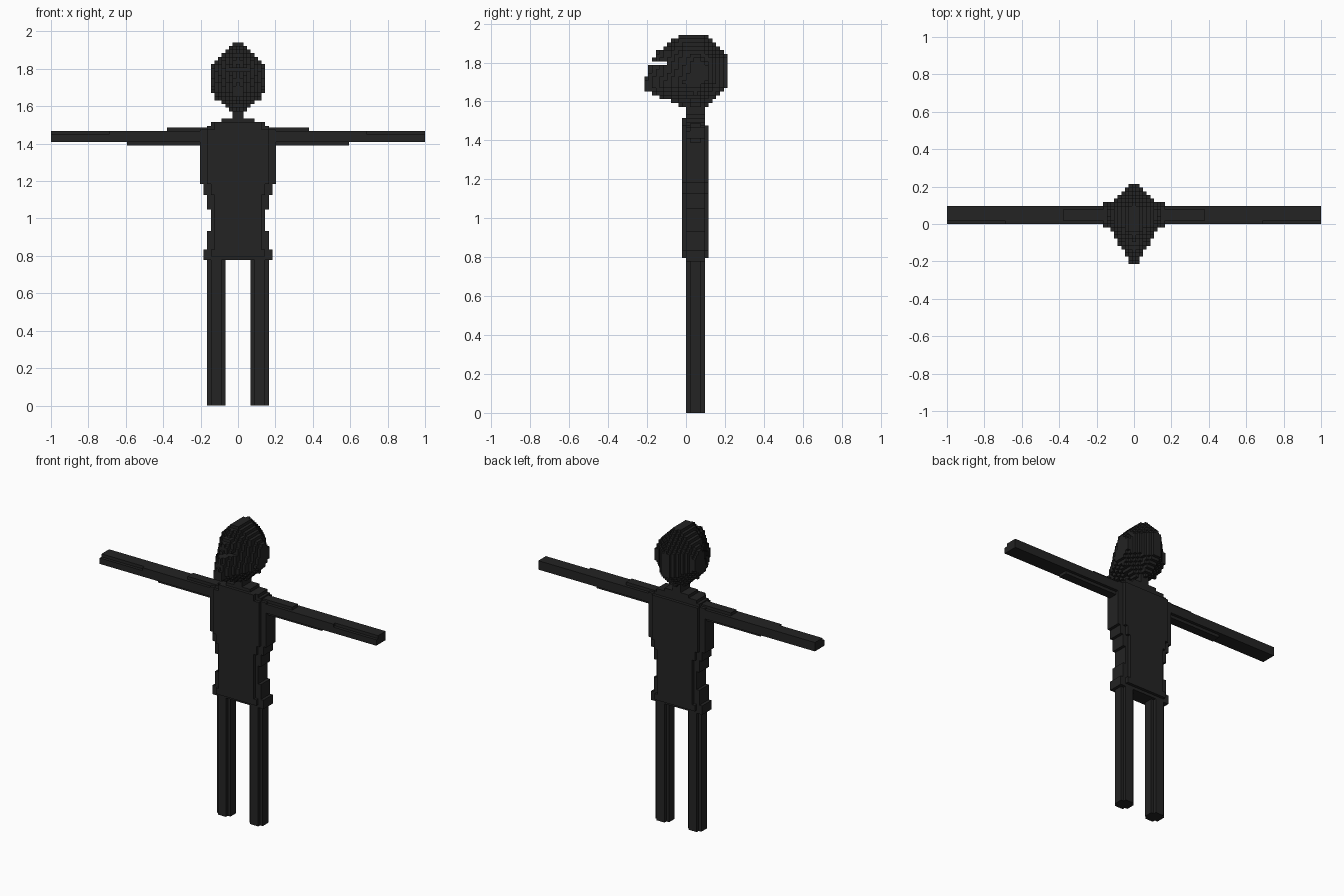
import bpy, bmesh, math
from mathutils import Vector

cube = bpy.data.objects.get("Cube")
if cube:
    bpy.data.objects.remove(cube, do_unlink=True)

V = 2 / 103  # block edge length

mat = bpy.data.materials.new("charcoal black")
mat.use_nodes = True
COL = (0.017, 0.017, 0.017, 1)
mat.diffuse_color = COL
mat.node_tree.nodes["Principled BSDF"].inputs["Base Color"].default_value = COL

DIRS = [Vector(d) for d in ((1, 0, 0), (-1, 0, 0), (0, 1, 0), (0, -1, 0), (0, 0, 1), (0, 0, -1))]


def blocks(name, cells, lift=0.0):
    """Skin a set of (x, y, z) grid cells; x cells are centred on whole numbers."""
    bm = bmesh.new()
    verts = {}

    def vert(p):
        key = tuple(round(c * 2) for c in p)
        if key not in verts:
            verts[key] = bm.verts.new((p.x * V, p.y * V, (p.z + lift) * V))
        return verts[key]

    for c in cells:
        mid = Vector((c[0], c[1] + 0.5, c[2] + 0.5))
        for d in DIRS:
            if (c[0] + int(d.x), c[1] + int(d.y), c[2] + int(d.z)) in cells:
                continue
            a = Vector((d.y, d.z, d.x))
            b = d.cross(a)
            bm.faces.new([vert(mid + (d + s * a + t * b) * 0.5)
                          for s, t in ((-1, -1), (1, -1), (1, 1), (-1, 1))])
    # merge coplanar squares into large flat faces
    bmesh.ops.dissolve_limit(bm, angle_limit=0.01, verts=bm.verts[:], edges=bm.edges[:])
    me = bpy.data.meshes.new(name)
    bm.to_mesh(me)
    bm.free()
    me.materials.append(mat)
    ob = bpy.data.objects.new(name, me)
    bpy.context.collection.objects.link(ob)
    return ob


# Five by five section with clipped corners
ROUND = [(a, b) for a in range(5) for b in range(5) if not (a in (0, 4) and b in (0, 4))]

# Legs and arms, mirrored left and right
for side, s in (("left", 1), ("right", -1)):
    blocks(side + "_leg", {(s * (4 + a), b, z) for a, b in ROUND for z in range(40)})
    arm = set()
    for x in range(8, 52):
        for y, z in ROUND:
            if x > 19 and z == 4 or x > 30 and z == 0:
                continue  # arm thins towards the hand
            if x > 35 and z == 3 and y == 0:
                continue
            arm.add((s * x, y, z))
    blocks(side + "_arm", arm, 71.6)

# Torso: (first row, end row, half width in blocks)
ROWS = [(40, 43, 9), (43, 48, 8), (48, 54, 7), (54, 58, 8), (58, 61, 9),
        (61, 76, 10), (76, 77, 8), (77, 78, 7), (78, 79, 4)]
torso = set()
for z0, z1, n in ROWS:
    for z in range(z0, z1):
        for y in range(-1, 6):
            w = n
            if y in (-1, 5):  # narrower front and back plates
                w = n if n == 4 else n - 2 + (n == 7)
                if z < 41 or z > 77 or (y == 5 and z > 75):
                    continue
            torso |= {(x, y, z) for x in range(-w, w + 1)}
blocks("torso", torso)

# Neck
blocks("neck", {(x, y, z) for x in (-1, 0, 1) for y in range(5) for z in range(79, 82)})


def head_half_width(y, z):
    """Thickness grows inwards from every side of the profile."""
    tapers = [
        (1.945 - z, 1.0),                              # crown
        (0.215 - y, 1.15),                             # back
        ((2.045 - y - z) * 0.707, 1.2),                # upper back
        ((z - 1.67 - 0.87 * (y - 0.215)) * 0.754, 1.2),  # lower back
        (z - 1.56, 1.3),                               # base
        ((z - 1.565 + 0.43 * y) * 0.92, 1.2),          # jaw
        ((1.965 + 0.75 * y - z) * 0.8, 1.1),           # forehead
        (y + 0.222 - max(0, z - 1.69) * 0.4, 0.6),     # face and nose
    ]
    if min(d for d, k in tapers) < 0:
        return -1
    return min(0.148, min(0.012 + k * d for d, k in tapers))


# Head with a slot above the pointed nose
head = set()
for y in range(-11, 11):
    for z in range(80, 100):
        if z == 92 and y < -5:
            continue
        w = head_half_width((y + 0.5) * V, (z + 0.5) * V)
        if w > 0:
            n = min(7, math.floor(w / V))
            head |= {(x, y, z) for x in range(-n, n + 1)}
blocks("head", head)
